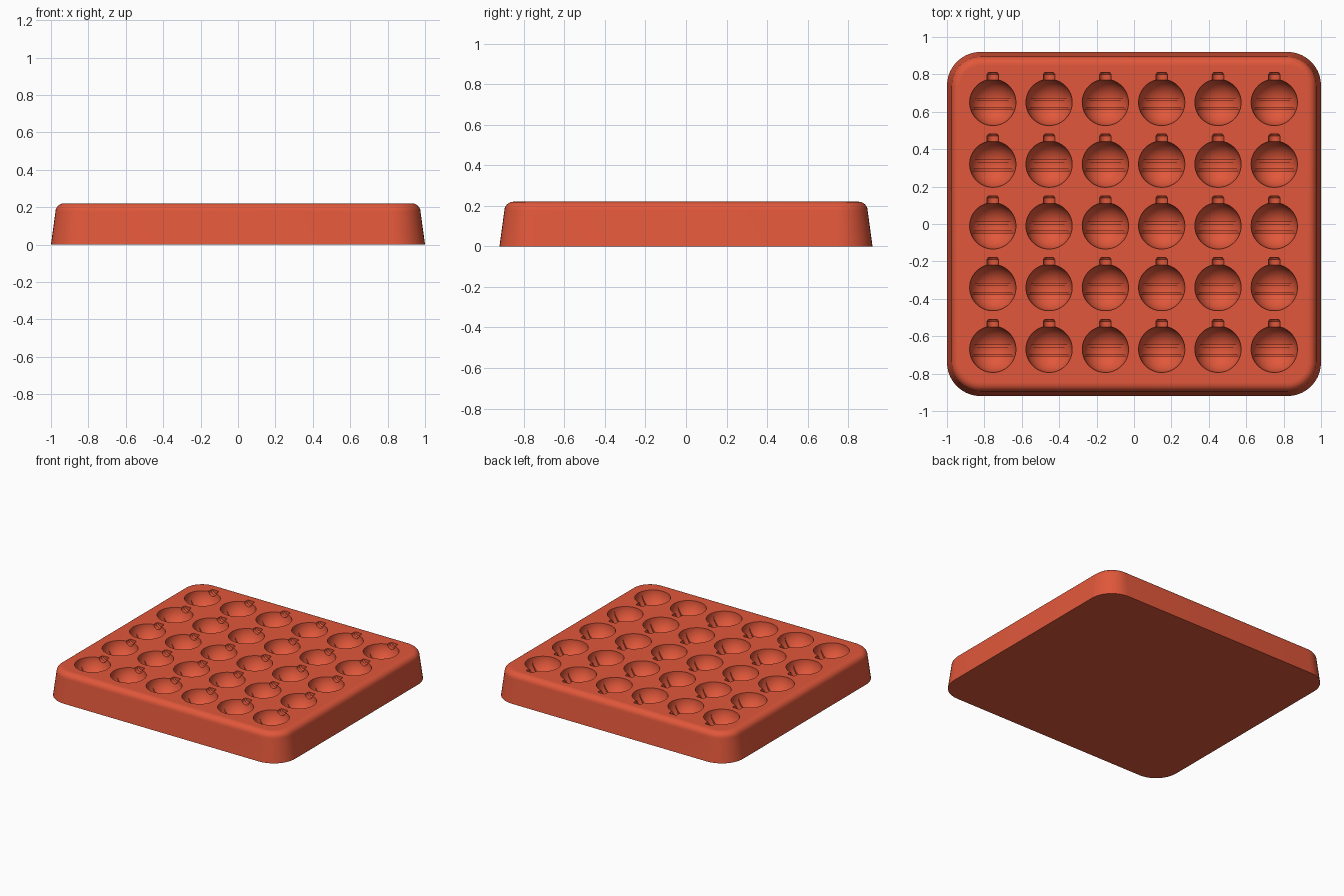
import bpy, bmesh
from math import pi, sin, cos

default = bpy.data.objects.get("Cube")
if default:
    bpy.data.objects.remove(default, do_unlink=True)

HALF_X, HALF_Y, HEIGHT, CORNER = 1.0, 0.92, 0.22, 0.18
BALL = 0.124

silicone = bpy.data.materials.new("red_orange_silicone")
silicone.use_nodes = True
colour = (0.75, 0.096, 0.043, 1)
silicone.diffuse_color = colour
silicone.node_tree.nodes["Principled BSDF"].inputs["Base Color"].default_value = colour


def make_object(name, bm):
    bmesh.ops.recalc_face_normals(bm, faces=bm.faces)
    mesh = bpy.data.meshes.new(name)
    bm.to_mesh(mesh)
    bm.free()
    mesh.materials.append(silicone)
    obj = bpy.data.objects.new(name, mesh)
    bpy.context.collection.objects.link(obj)
    return obj


def loft(bm, rings):
    """Skin a stack of closed rings and cap both ends."""
    loops = [[bm.verts.new(p) for p in ring] for ring in rings]
    n = len(loops[0])
    for a, b in zip(loops, loops[1:]):
        for i in range(n):
            j = (i + 1) % n
            bm.faces.new((a[i], a[j], b[j], b[i]))
    bm.faces.new(loops[0])
    bm.faces.new(loops[-1])


def rounded_rectangle(inset, z, steps=10):
    r = CORNER - inset
    points = []
    for k, (sx, sy) in enumerate(((1, 1), (-1, 1), (-1, -1), (1, -1))):
        for i in range(steps + 1):
            a = (k + i / steps) * pi / 2
            points.append((sx * (HALF_X - CORNER) + r * cos(a),
                           sy * (HALF_Y - CORNER) + r * sin(a), z))
    return points


def revolve_y(bm, profile, centre, sides):
    """Revolve (radius, y) pairs about an axis parallel to y."""
    cx, cy, cz = centre
    loft(bm, [[(cx + r * cos(2 * pi * i / sides), cy + y, cz + r * sin(2 * pi * i / sides))
               for i in range(sides)] for r, y in profile])


# Tapered slab with a rounded upper rim
bm = bmesh.new()
fillet = 0.045
sections = [(0, 0)]
for i in range(7):
    a = i / 6 * pi / 2
    sections.append((0.024 + fillet * (1 - cos(a)), HEIGHT - fillet * (1 - sin(a))))
sections.append((0.075, HEIGHT))
loft(bm, [rounded_rectangle(inset, z) for inset, z in sections])
mould = make_object("mould_tray", bm)

# Bauble cutters: ball with hanger cap, plus two thin bands around the ball
ball = [(BALL * sin(a), -BALL * cos(a)) for a in (pi * (0.02 + 0.9 * i / 18) for i in range(19))]
ball = [p for p in ball if p[1] < 0.118]
cap = [(0.031, 0.12), (0.031, 0.15), (0.024, 0.16)]
baubles, bands = bmesh.new(), bmesh.new()
for row in range(5):
    for column in range(6):
        x, y = -0.755 + 0.301 * column, 0.65 - 0.33 * row
        revolve_y(baubles, ball + cap, (x, y, HEIGHT), 40)
        for offset, half in ((0.016, 0.006), (-0.032, 0.005)):
            revolve_y(bands, [(0.115, offset - half), (0.115, offset + half)],
                      (x, y, HEIGHT - 0.02), 40)

# Press the cavities into the slab
bpy.context.view_layer.objects.active = mould
mould.select_set(True)
for name, cutter_mesh in (("bauble_cutter", baubles), ("band_cutter", bands)):
    cutter = make_object(name, cutter_mesh)
    cutter.hide_render = True
    cut = mould.modifiers.new(name, 'BOOLEAN')
    cut.operation = 'DIFFERENCE'
    cut.solver = 'EXACT'
    cut.object = cutter
    bpy.ops.object.modifier_apply(modifier=cut.name)
    bpy.data.objects.remove(cutter, do_unlink=True)

bpy.ops.object.shade_smooth_by_angle(angle=pi / 6)
